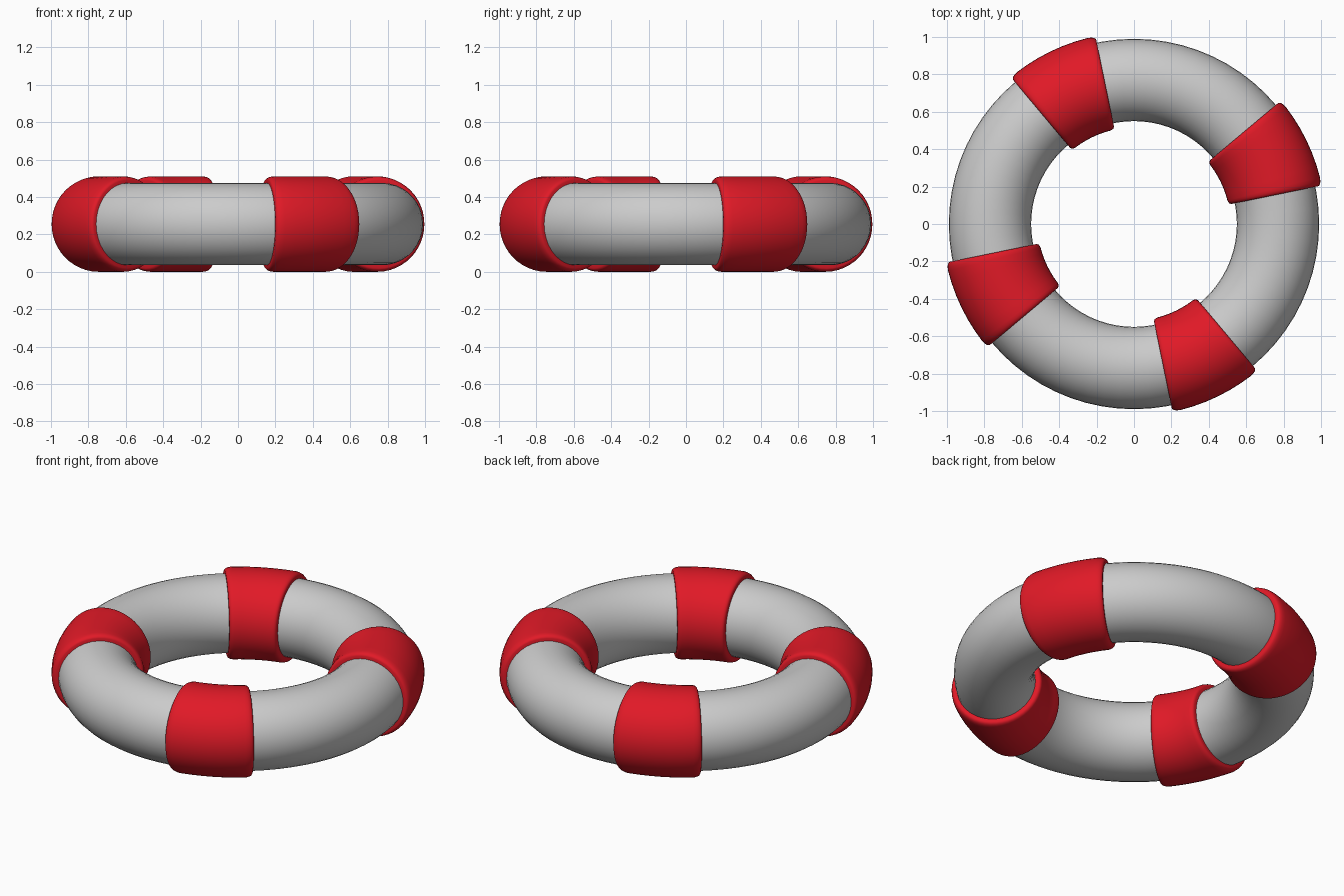
import bpy, bmesh
from math import sin, cos, pi, radians

if "Cube" in bpy.data.objects:
    bpy.data.objects.remove(bpy.data.objects["Cube"])

MAJOR, MINOR, BAND, Z = 0.77, 0.22, 0.255, 0.255

red = bpy.data.materials.new("red")
red.diffuse_color = (0.75, 0.01, 0.02, 1)
red.use_nodes = True
red.node_tree.nodes["Principled BSDF"].inputs["Base Color"].default_value = red.diffuse_color

# Ring body
bpy.ops.mesh.primitive_torus_add(major_segments=72, minor_segments=36,
                                 major_radius=MAJOR, minor_radius=MINOR, location=(0, 0, Z))
ring = bpy.context.object
ring.name = "float_ring"
bpy.ops.object.shade_smooth()


def make_band(name, centre, sides=48):
    """Sleeve swept around the ring, with rounded rims: (angle offset, tube radius)."""
    rim = [(-14.2, 0.212), (-14.2, 0.236), (-14.0, 0.243), (-13.5, 0.249), (-12.7, 0.253), (-11.6, BAND)]
    rows = rim + [(a, BAND) for a in (-8, -4, 0, 4, 8)] + [(-a, r) for a, r in reversed(rim)]
    bm = bmesh.new()
    loops = []
    for offset, r in rows:
        a = radians(centre + offset)
        loop = []
        for i in range(sides):
            t = 2 * pi * i / sides
            d = MAJOR + r * cos(t)
            loop.append(bm.verts.new((d * cos(a), d * sin(a), Z + r * sin(t))))
        loops.append(loop)
    for l0, l1 in zip(loops, loops[1:]):
        for i in range(sides):
            j = (i + 1) % sides
            bm.faces.new((l0[i], l1[i], l1[j], l0[j]))
    bmesh.ops.recalc_face_normals(bm, faces=bm.faces)
    mesh = bpy.data.meshes.new(name)
    bm.to_mesh(mesh)
    bm.free()
    mesh.materials.append(red)
    band = bpy.data.objects.new(name, mesh)
    bpy.context.collection.objects.link(band)
    bpy.ops.object.select_all(action='DESELECT')
    band.select_set(True)
    bpy.context.view_layer.objects.active = band
    bpy.ops.object.shade_smooth_by_angle(angle=radians(40))


# Four red bands, a quarter turn apart
for k in range(4):
    make_band(f"band_{k + 1}", 25.8 + 90 * k)
